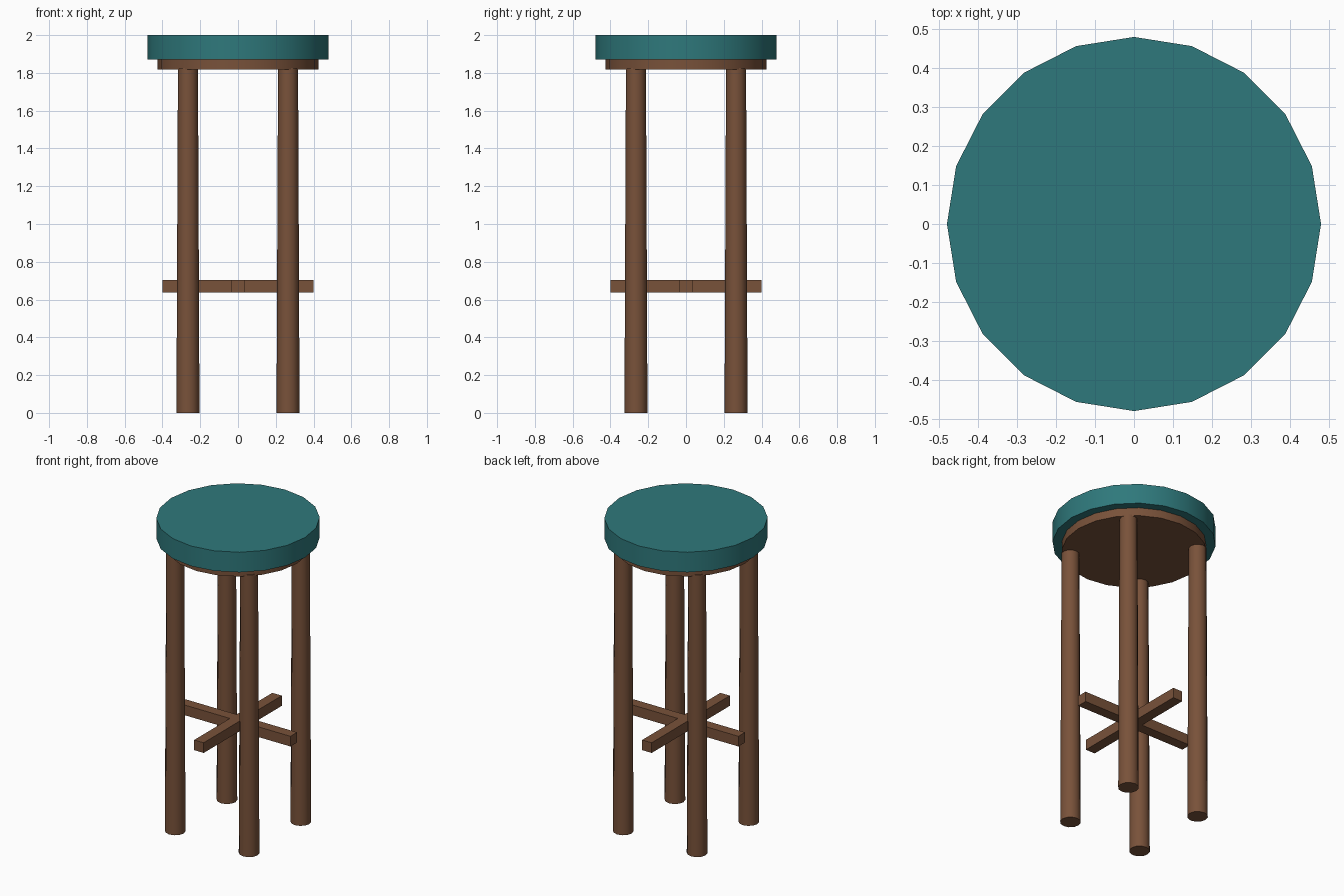
import bpy, bmesh, math

if "Cube" in bpy.data.objects:
    bpy.data.objects.remove(bpy.data.objects["Cube"])


def material(name, rgb):
    m = bpy.data.materials.new(name)
    m.diffuse_color = (*rgb, 1.0)
    m.use_nodes = True
    m.node_tree.nodes["Principled BSDF"].inputs["Base Color"].default_value = m.diffuse_color
    return m


teal = material("teal cushion", (0.028, 0.190, 0.200))
wood = material("brown wood", (0.190, 0.084, 0.042))


def add_object(name, bm, mat):
    bmesh.ops.recalc_face_normals(bm, faces=bm.faces)
    mesh = bpy.data.meshes.new(name)
    bm.to_mesh(mesh)
    bm.free()
    mesh.materials.append(mat)
    obj = bpy.data.objects.new(name, mesh)
    bpy.context.collection.objects.link(obj)
    return obj


def round_part(name, mat, sides, r_bottom, r_top, z0, z1, x=0.0, y=0.0):
    """Capped cylinder or taper with its first corner on the +x axis."""
    bm = bmesh.new()
    rings = []
    for r, z in ((r_bottom, z0), (r_top, z1)):
        rings.append([bm.verts.new((r * math.cos(math.tau * i / sides),
                                    r * math.sin(math.tau * i / sides), z))
                      for i in range(sides)])
    low, high = rings
    bm.faces.new(low[::-1])
    bm.faces.new(high)
    for i in range(sides):
        j = (i + 1) % sides
        bm.faces.new((low[i], low[j], high[j], high[i]))
    obj = add_object(name, bm, mat)
    obj.location = (x, y, 0)
    # smooth sides, sharp rims
    bpy.ops.object.select_all(action='DESELECT')
    obj.select_set(True)
    bpy.context.view_layer.objects.active = obj
    bpy.ops.object.shade_smooth_by_angle(angle=math.radians(40))
    return obj


# Seat cushion and the wooden disc under it
round_part("seat_cushion", teal, 20, 0.48, 0.48, 1.87, 2.0)
round_part("seat_base", wood, 20, 0.425, 0.425, 1.817, 1.87)

# Four slightly tapered legs
for front, sy in (("front", -1), ("back", 1)):
    for side, sx in (("left", -1), ("right", 1)):
        round_part(f"{front}_{side}_leg", wood, 12, 0.061, 0.053,
                   0.0, 1.825, sx * 0.265, sy * 0.265)

# Plus-shaped cross brace: one outline, extruded upwards
L, W = 0.40, 0.034
bm = bmesh.new()
outline = []
for k in range(4):
    c, s = (1, 0, -1, 0)[k], (0, 1, 0, -1)[k]
    for px, py in ((L, -W), (L, W), (W, W)):
        outline.append(bm.verts.new((px * c - py * s, px * s + py * c, 0.637)))
face = bm.faces.new(outline)
ext = bmesh.ops.extrude_face_region(bm, geom=[face])
top = [v for v in ext["geom"] if isinstance(v, bmesh.types.BMVert)]
bmesh.ops.translate(bm, verts=top, vec=(0, 0, 0.066))
add_object("cross_brace", bm, wood)
